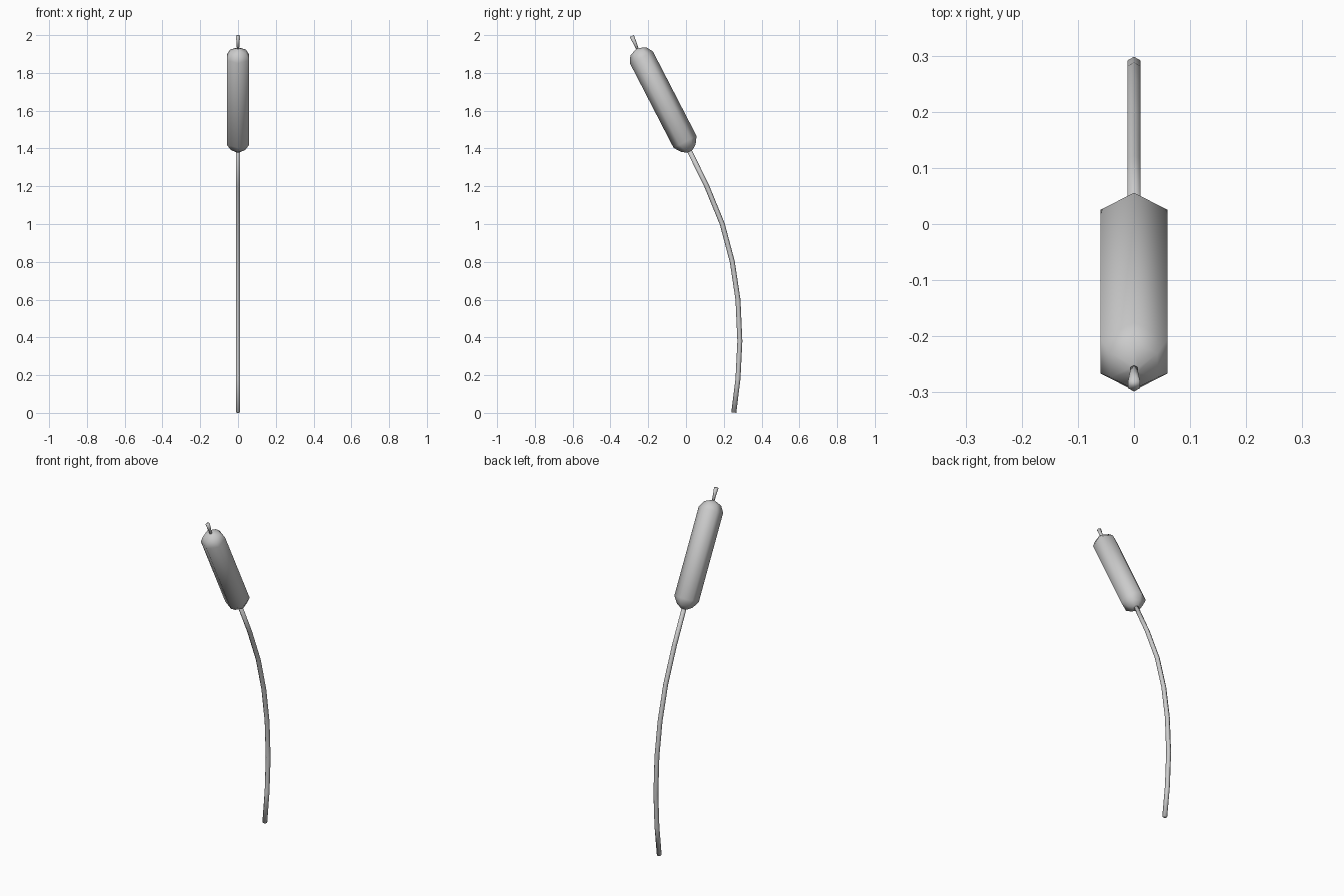
import bpy, bmesh, math
from mathutils import Vector

if "Cube" in bpy.data.objects:
    bpy.data.objects.remove(bpy.data.objects["Cube"])

SIDES = 6


def loft(name, rings):
    """Sweep hexagonal rings (y, z, radius) along a path in the YZ plane."""
    bm = bmesh.new()
    pts = [Vector((0, y, z)) for y, z, r in rings]
    loops = []
    for i, (y, z, r) in enumerate(rings):
        d = (pts[min(i + 1, len(pts) - 1)] - pts[max(i - 1, 0)]).normalized()
        n = Vector((0, d.z, -d.y))
        loop = []
        for k in range(SIDES):
            a = 2 * math.pi * k / SIDES
            off = n * math.cos(a) + Vector((1, 0, 0)) * math.sin(a)
            loop.append(bm.verts.new(pts[i] + off * r))
        loops.append(loop)
    for a, b in zip(loops, loops[1:]):
        for k in range(SIDES):
            j = (k + 1) % SIDES
            bm.faces.new((a[k], a[j], b[j], b[k]))
    bm.faces.new(loops[0])
    bm.faces.new(loops[-1])
    bmesh.ops.recalc_face_normals(bm, faces=bm.faces)
    for f in bm.faces:
        f.smooth = True
    me = bpy.data.meshes.new(name)
    bm.to_mesh(me)
    bm.free()
    ob = bpy.data.objects.new(name, me)
    bpy.context.collection.objects.link(ob)
    return ob


# curved stem
stem_path = [(0.253, 0.002), (0.275, 0.18), (0.285, 0.38), (0.275, 0.6),
             (0.245, 0.8), (0.192, 1.0), (0.11, 1.2), (0.012, 1.40)]
loft("stem", [(y, z, 0.0132) for y, z in stem_path])

# seed head: straight tilted hexagonal body with rounded ends
low, high = Vector((-0.005, 1.435)), Vector((-0.236, 1.882))
axis = (high - low).normalized()
profile = [(low, -0.056, 0.016), (low, -0.038, 0.043), (low, 0, 0.0685),
           (high, 0, 0.0685), (high, 0.035, 0.048), (high, 0.052, 0.008)]
loft("seed_head", [(*(p + axis * t), r) for p, t, r in profile])

# flared tip spike
loft("tip_spike", [(-0.252, 1.915, 0.006), (-0.270, 1.957, 0.009),
                   (-0.287, 1.995, 0.0125)])
